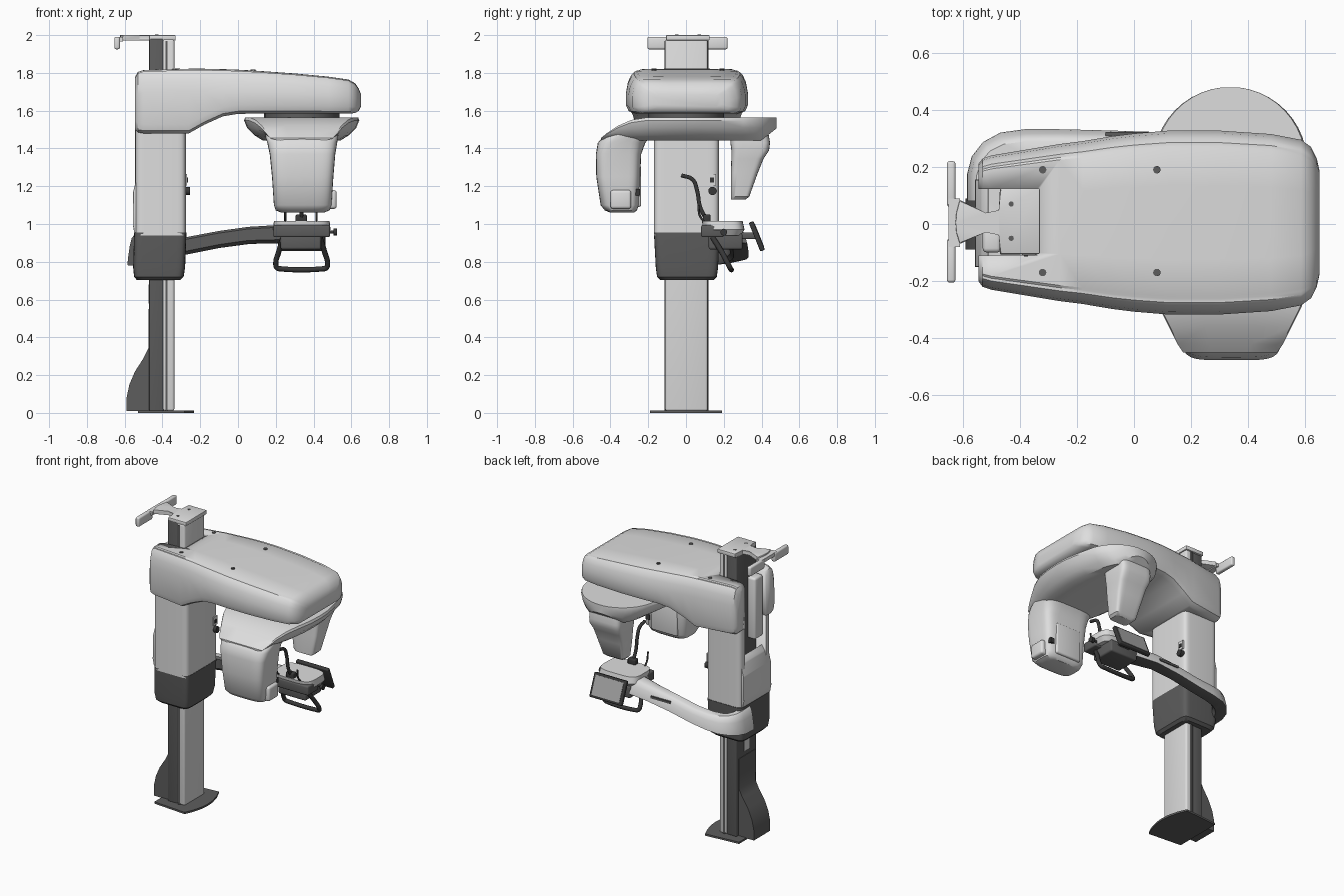
import bpy, bmesh, math
from mathutils import Vector, Matrix

if "Cube" in bpy.data.objects:
    bpy.data.objects.remove(bpy.data.objects["Cube"], do_unlink=True)


def material(name, value):
    m = bpy.data.materials.new(name)
    m.use_nodes = True
    col = (value, value, value, 1)
    m.diffuse_color = col
    m.node_tree.nodes["Principled BSDF"].inputs["Base Color"].default_value = col
    return m


LIGHT = material("light grey", 0.73)
MID = material("screen grey", 0.38)
DARK = material("dark grey", 0.11)
BLACK = material("black", 0.04)


def finish(name, bm, mats, angle=35):
    bmesh.ops.recalc_face_normals(bm, faces=bm.faces)
    me = bpy.data.meshes.new(name)
    bm.to_mesh(me)
    bm.free()
    for m in mats if isinstance(mats, list) else [mats]:
        me.materials.append(m)
    ob = bpy.data.objects.new(name, me)
    bpy.context.collection.objects.link(ob)
    bpy.ops.object.select_all(action='DESELECT')
    ob.select_set(True)
    bpy.context.view_layer.objects.active = ob
    bpy.ops.object.shade_smooth_by_angle(angle=math.radians(angle))
    return ob


def box(name, lo, hi, mat, bevel=0.0, matrix=None):
    lo, hi = Vector(lo), Vector(hi)
    bm = bmesh.new()
    bmesh.ops.create_cube(bm, size=1)
    for v in bm.verts:
        v.co = Vector(v.co[i] * (hi[i] - lo[i]) + (hi[i] + lo[i]) / 2 for i in range(3))
    if bevel:
        bmesh.ops.bevel(bm, geom=bm.edges[:], offset=bevel, segments=3, profile=0.5, affect='EDGES')
    if matrix:
        bm.transform(matrix)
    return finish(name, bm, mat)


def loft(name, rings, mat, bevel=0.0):
    """Skin a list of equal-length closed rings and cap both ends."""
    bm = bmesh.new()
    rows = [[bm.verts.new(p) for p in r] for r in rings]
    n = len(rows[0])
    for a, b in zip(rows, rows[1:]):
        for i in range(n):
            j = (i + 1) % n
            bm.faces.new((a[i], a[j], b[j], b[i]))
    bm.faces.new(rows[0])
    bm.faces.new(rows[-1])
    if bevel:
        bmesh.ops.bevel(bm, geom=bm.edges[:], offset=bevel, segments=2, profile=0.5, affect='EDGES')
    return finish(name, bm, mat)


def plan_prism(name, pts, z0, z1, mat, bevel=0.0):
    return loft(name, [[(x, y, z) for x, y in pts] for z in (z0, z1)], mat, bevel)


def side_prism(name, pts, y0, y1, mat, bevel=0.0):
    return loft(name, [[(x, y, z) for x, z in pts] for y in (y0, y1)], mat, bevel)


def oval(x0, x1, y0, y1, z, power=4, n=40):
    """Rounded rectangle ring at height z."""
    def s(v):
        return math.copysign(abs(v) ** (2 / power), v)
    return [((x0 + x1) / 2 + (x1 - x0) / 2 * s(math.cos(t)),
             (y0 + y1) / 2 + (y1 - y0) / 2 * s(math.sin(t)), z)
            for t in (2 * math.pi * i / n for i in range(n))]


def tube(name, pts, radius, mat):
    cu = bpy.data.curves.new(name, 'CURVE')
    cu.dimensions = '3D'
    cu.bevel_depth = radius
    cu.bevel_resolution = 3
    cu.resolution_u = 6
    cu.use_fill_caps = True
    sp = cu.splines.new('BEZIER')
    sp.bezier_points.add(len(pts) - 1)
    for bp, p in zip(sp.bezier_points, pts):
        bp.co = p
        bp.handle_left_type = bp.handle_right_type = 'AUTO'
    cu.materials.append(mat)
    bpy.context.collection.objects.link(bpy.data.objects.new(name, cu))


def disc(name, centre, radius, depth, axis, mat):
    bm = bmesh.new()
    bmesh.ops.create_cone(bm, cap_ends=True, segments=20, radius1=radius, radius2=radius, depth=depth)
    bm.transform(Matrix.Translation(centre) @ Vector(axis).to_track_quat('Z', 'Y').to_matrix().to_4x4())
    return finish(name, bm, mat)


# Base plate with bowed front edge, and curved rear foot cover
bow = [(-0.232 - 0.05 * (y / 0.19) ** 2, y) for y in (-0.19, -0.13, -0.06, 0, 0.06, 0.13, 0.19)]
plan_prism("base_plate", [(-0.53, -0.17)] + bow + [(-0.53, 0.17)], 0, 0.013, DARK)
side_prism("foot_cover", [(-0.46, 0.01), (-0.59, 0.01), (-0.59, 0.08), (-0.575, 0.15), (-0.545, 0.22),
                          (-0.5, 0.29), (-0.475, 0.34), (-0.473, 0.55), (-0.46, 0.55)], -0.09, 0.09, DARK)

# Column: dark rail with a light front cover and a light rear label plate
box("column_rail", (-0.47, -0.107, 0.01), (-0.395, 0.112, 1.98), DARK, 0.006)
box("column_front", (-0.398, -0.11, 0.01), (-0.337, 0.115, 1.98), LIGHT, 0.012)
box("rear_label", (-0.475, -0.03, 0.58), (-0.465, 0.03, 0.68), LIGHT)
for y in (-0.105, 0.11):
    box("rail_groove", (-0.385, y - 0.009, 0.013), (-0.372, y + 0.009, 1.97), DARK)

# Wall bracket on top
plan_prism("bracket_plate", [(-0.33, -0.105), (-0.33, 0.125), (-0.47, 0.125), (-0.47, 0.045), (-0.52, 0.035), (-0.61, 0.085),
                             (-0.622, 0.04), (-0.625, 0.005), (-0.622, -0.03), (-0.61, -0.07), (-0.52, -0.025),
                             (-0.47, -0.035), (-0.47, -0.105)], 1.972, 2.0, LIGHT, 0.004)
box("bracket_bar", (-0.65, -0.08, 1.965), (-0.61, 0.09, 1.99), LIGHT)
for y0, y1 in ((-0.205, -0.05), (0.06, 0.22)):
    box("bracket_pad", (-0.655, y0, 1.925), (-0.625, y1, 1.99), LIGHT, 0.01)

# Sliding carriage, light above and dark below
carriage = loft("carriage", [oval(-0.545, -0.275, -0.17, 0.175, z, 9) for z in (0.94, 1.5)], LIGHT)
loft("carriage_skirt", [oval(-0.535, -0.305, -0.135, 0.145, 0.703, 7), oval(-0.55, -0.288, -0.153, 0.163, 0.72, 8),
                        oval(-0.555, -0.28, -0.16, 0.17, 0.77, 9), oval(-0.55, -0.273, -0.17, 0.178, 0.955, 9)], DARK)
side_prism("rear_cover", [(-0.51, 0.95), (-0.55, 0.955), (-0.557, 1.0), (-0.555, 1.17), (-0.535, 1.25), (-0.51, 1.29)],
           -0.15, 0.155, LIGHT, 0.004)
box("rear_cable_cover", (-0.53, -0.1, 1.36), (-0.465, -0.01, 1.79), LIGHT, 0.015)
box("switch_plate", (-0.28, 0.115, 1.205), (-0.27, 0.16, 1.265), LIGHT)
box("switch", (-0.275, 0.127, 1.22), (-0.266, 0.148, 1.245), BLACK)
disc("stop_button", (-0.27, 0.14, 1.175), 0.022, 0.03, (1, 0, 0), BLACK)

# Overhead arm: stations along its length (x, half width, bottom, top)
stations = [(-0.545, .205, 1.5, 1.78), (-0.53, .225, 1.485, 1.805), (-0.5, .235, 1.48, 1.815), (-0.26, .275, 1.48, 1.822),
            (-0.18, .285, 1.525, 1.822), (-0.08, .302, 1.57, 1.82), (0.0, .312, 1.583, 1.817), (0.12, .322, 1.585, 1.81),
            (0.3, .322, 1.585, 1.797), (0.48, .31, 1.585, 1.78), (0.585, .29, 1.585, 1.765),
            (0.62, .265, 1.587, 1.745), (0.64, .225, 1.6, 1.715), (0.65, .18, 1.62, 1.69)]


def arm_ring(x, w, zb, zt):
    h = min(zt - zb, 0.24)
    half = [(0.85, zb), (0.96, zb + .06 * h), (1, zb + .2 * h), (1, zt - .5 * h), (0.97, zt - .26 * h), (0.92, zt - .1 * h),
            (0.87, zt - .03 * h), (0.83, zt - .03 * h), (0.8, zt - .005 * h), (0.4, zt)]
    return [(x, u * w + 0.005, z) for u, z in half] + [(x, -u * w + 0.005, z) for u, z in reversed(half)]


arm = loft("overhead_arm", [arm_ring(*s) for s in stations], LIGHT)
for x in (-0.32, 0.08):
    for y in (-0.17, 0.19):
        disc("arm_screw", (x, y, 1.818 if x < 0 else 1.812), 0.013, 0.01, (0, 0, 1), DARK)
for y in (-0.05, 0.07):
    disc("bracket_screw", (-0.43, y, 2.0), 0.009, 0.004, (0, 0, 1), DARK)

# Rear slot for the column through arm and carriage
slot = box("slot_cutter", (-0.8, -0.11, 0.96), (-0.34, 0.122, 2.2), LIGHT)
slot.hide_render = True
slot.hide_viewport = True
for ob in (arm, carriage):
    mod = ob.modifiers.new("rear slot", 'BOOLEAN')
    mod.object = slot
    mod.operation = 'DIFFERENCE'

# Rotating plate: lofted front to back from (half width, y), top drooping at the front
AX = 0.337
back = [(0.27 * math.sin(a), 0.21 + 0.27 * math.cos(a)) for a in (math.radians(d) for d in range(6, 74, 8))]
widths = back + [(0.285, 0.17), (0.302, 0.08), (0.305, 0), (0.3, -0.1), (0.283, -0.2), (0.25, -0.29), (0.215, -0.36),
                 (0.185, -0.42), (0.165, -0.45)]
plate_rings = []
for w, y in widths:
    zb = 1.443 + max(0, y - 0.4) * 0.8
    h = 1.565 - 1.75 * max(0, -y - 0.2) ** 2 - zb
    side = [(0.3, 0), (0.68, 0), (0.82, 0.22), (0.95, 0.55), (1, 0.87), (0.98, 1), (0.4, 1)]
    ring = [(u, v) for u, v in side] + [(-u, v) for u, v in reversed(side)]
    plate_rings.append([(AX + u * w, y, zb + v * h) for u, v in ring])
loft("rotating_plate", plate_rings, LIGHT)
disc("pivot", (AX, 0, 1.575), 0.2, 0.04, (0, 0, 1), DARK)

# Tube head at the front, sensor head at the back
loft("tube_head", [oval(0.23, 0.455, -0.40, -0.275, 1.06), oval(0.2, 0.485, -0.43, -0.26, 1.072), oval(0.19, 0.495, -0.452, -0.25, 1.1, 5),
                   oval(0.18, 0.505, -0.475, -0.243, 1.25, 5), oval(0.168, 0.515, -0.477, -0.237, 1.37, 5),
                   oval(0.155, 0.525, -0.467, -0.215, 1.43), oval(0.145, 0.53, -0.44, -0.19, 1.46),
                   oval(0.14, 0.535, -0.38, -0.17, 1.49)], LIGHT)
box("tube_head_window", (0.24, -0.27, 1.09), (0.44, -0.238, 1.31), LIGHT, 0.012)
box("tube_head_catch", (0.46, -0.4, 1.08), (0.522, -0.29, 1.18), LIGHT, 0.015)
box("tube_head_latch", (0.455, -0.275, 1.15), (0.485, -0.243, 1.185), BLACK)
loft("sensor_head", [oval(0.27, 0.405, 0.238, 0.315, 1.13, 6), oval(0.255, 0.42, 0.237, 0.335, 1.145, 6),
                     oval(0.235, 0.44, 0.237, 0.38, 1.27, 6), oval(0.225, 0.45, 0.24, 0.41, 1.345, 6),
                     oval(0.215, 0.46, 0.24, 0.44, 1.39, 6), oval(0.215, 0.46, 0.235, 0.445, 1.43, 6),
                     oval(0.215, 0.46, 0.235, 0.435, 1.49, 6)], LIGHT)

# Curved support arm swept round the carriage (x, y, z, half width, half height)
path = [(-0.545, 0.08, .86, .04, .08), (-0.545, 0.17, .86, .04, .075), (-0.53, 0.215, .861, .044, .068), (-0.5, 0.25, .863, .047, .06),
        (-0.455, 0.272, .866, .05, .055), (-0.38, 0.282, .872, .05, .05), (-0.27, 0.282, .885, .05, .046),
        (-0.1, 0.278, .918, .05, .045), (0.06, 0.268, .94, .055, .045), (0.2, 0.24, .945, .065, .048), (0.3, 0.215, .95, .07, .045)]
# Section runs up the leaning outer face, over the top, then down the inside and underneath
section = [(1, -0.95), (0.95, -0.6), (0.7, 0.3), (0.45, 0.8), (0.15, 1), (-0.7, 1), (-1, 0.75), (-1, -0.6), (-0.6, -1), (0.85, -1)]
arm_rings = []
for i, (x, y, z, w, h) in enumerate(path):
    a, b = path[max(i - 1, 0)], path[min(i + 1, len(path) - 1)]
    out = Vector((a[1] - b[1], b[0] - a[0], 0)).normalized()
    arm_rings.append([Vector((x, y, z + v * h)) + out * u * w for u, v in section])
support = loft("support_arm", arm_rings, [DARK, LIGHT])
for p in support.data.polygons:
    p.material_index = int(p.index % len(section) < 5 and p.index < len(section) * (len(path) - 1))
box("arm_slot", (-0.1, 0.29, 0.925), (0.05, 0.322, 0.94), DARK)

# Patient rest: tray, bracket, bite post, side rods
loft("rest_tray", [oval(0.2, 0.47, 0.11, 0.29, 0.94), oval(0.185, 0.49, 0.09, 0.31, 0.97), oval(0.19, 0.485, 0.085, 0.3, 1.015)], LIGHT)
box("tray_edge", (0.187, 0.08, 0.93), (0.487, 0.2, 0.995), DARK, 0.01)
box("rest_bracket", (0.225, 0.12, 0.865), (0.44, 0.3, 0.95), DARK, 0.012)
box("bite_post", (0.305, 0.09, 1.0), (0.365, 0.13, 1.05), BLACK, 0.008)
tube("bite_stem", [(AX, 0.11, 1.02), (AX, 0.075, 1.09), (AX, 0.058, 1.18), (AX, 0.035, 1.235), (AX, -0.025, 1.258)], 0.011, BLACK)
for x in (0.25, 0.415):
    tube("temple_rod", [(x, 0.11, 1.0), (x, 0.075, 1.04), (x, 0.065, 1.1)], 0.006, BLACK)
tube("knob_shaft", [(0.44, 0.2, 0.957), (0.515, 0.2, 0.957)], 0.008, BLACK)
disc("knob", (0.515, 0.2, 0.957), 0.018, 0.02, (1, 0, 0), BLACK)

# Grab handle loop with a straight lower bar
grip = [(0.24, 0.14, 0.93), (0.215, 0.19, 0.85), (0.2, 0.222, 0.79), (0.207, 0.233, 0.768), (0.235, 0.237, 0.762)]
tube("grab_handle", grip + [(2 * AX - x, y, z) for x, y, z in reversed(grip)], 0.014, BLACK)

# Tilted touch screen on its bracket
tilt = Matrix.Translation((AX, 0.375, 0.935)) @ Matrix.Rotation(math.radians(22), 4, 'X')
box("screen_frame", (-0.125, -0.013, -0.082), (0.125, 0.013, 0.082), BLACK, 0.006, tilt)
box("screen_glass", (-0.108, 0.01, -0.066), (0.108, 0.0155, 0.066), MID, 0, tilt)
box("screen_bracket", (0.29, 0.25, 0.92), (0.385, 0.37, 0.955), DARK, 0.008)
